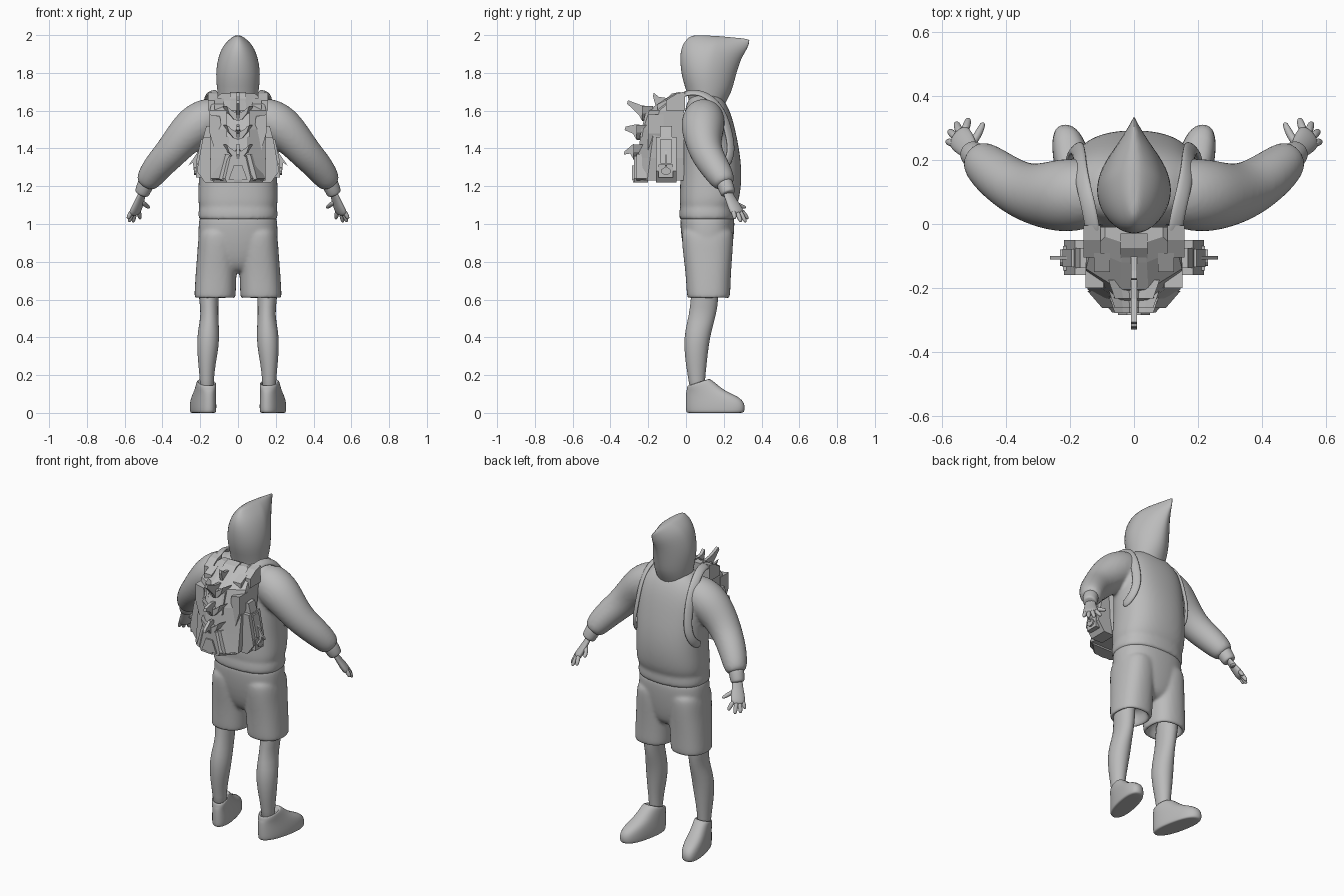
import bpy, bmesh, math
from mathutils import Vector

grey = bpy.data.materials.new("plain grey")
grey.diffuse_color = (0.5, 0.5, 0.5, 1)


def make(name, verts, faces, smooth=0, mirror=False, fuse=0):
    """Build one object; smooth = subdivision level (0 keeps flat faces)."""
    me = bpy.data.meshes.new(name)
    bm = bmesh.new()
    vs = [bm.verts.new(v) for v in verts]
    for f in faces:
        bm.faces.new([vs[i] for i in f])
    bmesh.ops.recalc_face_normals(bm, faces=bm.faces)
    for f in bm.faces:
        f.smooth = smooth > 0
    bm.to_mesh(me)
    bm.free()
    me.materials.append(grey)
    ob = bpy.data.objects.new(name, me)
    bpy.context.collection.objects.link(ob)
    if smooth:
        m = ob.modifiers.new("subdivision", 'SUBSURF')
        m.levels = m.render_levels = smooth
    if mirror:
        m = ob.modifiers.new("mirror", 'MIRROR')
        m.use_mirror_merge = False
    if fuse:  # melt overlapping parts into one cloth surface
        m = ob.modifiers.new("fuse", 'REMESH')
        m.mode, m.voxel_size, m.use_smooth_shade = 'VOXEL', fuse, True
        m = ob.modifiers.new("soften", 'SMOOTH')
        m.factor, m.iterations = .5, 8
    return ob


def skin(rings, base=0):
    n = len(rings[0])
    faces = [list(range(base, base + n)), [base + (len(rings) - 1) * n + i for i in range(n)]]
    for r in range(len(rings) - 1):
        for i in range(n):
            j, o = (i + 1) % n, base + r * n
            faces.append([o + i, o + j, o + n + j, o + n + i])
    return faces


def loft(name, rings, smooth=0, mirror=False):
    return make(name, [p for ring in rings for p in ring], skin(rings), smooth, mirror)


def fused(name, centre, limb, voxel):
    """One garment from a centre loft plus a limb loft on both sides."""
    other = [[Vector((-p.x, p.y, p.z)) for p in ring] for ring in limb]
    verts, faces = [], []
    for rings in (centre, limb, other):
        faces += skin(rings, len(verts))
        verts += [p for ring in rings for p in ring]
    return make(name, verts, faces, 2, False, voxel)


def section(z, yb, yf, w, cx=0.0, nf=2.0, nb=2.0, mid=0.5, shear=0.0, N=20):
    """Horizontal oval; nf / nb set how pointed or square front / back are."""
    yc, ring = yb + (yf - yb) * mid, []
    for i in range(N):
        a = 2 * math.pi * i / N
        c, s = math.cos(a), math.sin(a)
        e = 2 / (nf if s > 0 else nb)
        y = yc + math.copysign(abs(s) ** e, s) * ((yf - yc) if s > 0 else (yc - yb))
        x = cx + w * math.copysign(abs(c) ** e, c) + shear * (y - 0.06)
        ring.append(Vector((x, y, z)))
    return ring


def tube_rings(pts, ref=(0, 1, 0), flat=1.0, N=12):
    P, rings = [Vector(p[:3]) for p in pts], []
    for k, p in enumerate(P):
        t = (P[min(k + 1, len(P) - 1)] - P[max(k - 1, 0)]).normalized()
        u = t.cross(Vector(ref)).normalized()
        v = u.cross(t)
        r = pts[k][3]
        rings.append([p + u * r * flat * math.cos(2 * math.pi * i / N)
                      + v * r * math.sin(2 * math.pi * i / N) for i in range(N)])
    return rings


def tube(name, pts, ref=(0, 1, 0), flat=1.0, N=12):
    return loft(name, tube_rings(pts, ref, flat, N), 2, True)


def prism(name, poly, lo, hi, axis='y', mirror=True):
    put = {'x': lambda a, b, d: (d, a, b), 'y': lambda a, b, d: (a, d, b),
           'z': lambda a, b, d: (a, b, d)}[axis]
    return loft(name, [[put(a, b, d) for a, b in poly] for d in (lo, hi)], 0, mirror)


def rect(a0, a1, b0, b1):
    return [(a0, b0), (a1, b0), (a1, b1), (a0, b1)]


# Shoes with a collar rising towards the tongue
shoe = [section(z, a, b, w, .165, 2.5, 2.2, .5, .2) for z, a, b, w in [
    (0, .02, .285, .045), (0, .002, .306, .058), (.012, -.002, .312, .061),
    (.05, -.003, .314, .061), (.085, -.003, .285, .057), (.115, 0, .205, .053),
    (.135, .003, .15, .051), (.16, .006, .125, .05), (.162, .014, .114, .042), (.13, .02, .10, .036)]]
for ring in shoe[6:9]:
    for p in ring:
        p.z += (p.y - .06) * .33
loft("shoe", shoe, 1, True)

# Legs and shorts
loft("leg", [section(z, a, b, w, cx, N=14) for z, cx, w, a, b in [
    (.10, .165, .037, .02, .10), (.18, .165, .038, .012, .102), (.25, .165, .046, -.002, .11),
    (.36, .159, .061, -.014, .122), (.44, .156, .058, -.006, .138),
    (.52, .150, .046, .014, .162), (.60, .155, .053, .024, .174), (.72, .155, .06, .03, .18)]], 1, True)
fused("shorts", [section(z, a, b, w, 0, 2.4, 2.4) for z, w, a, b in [
    (.74, .06, .05, .18), (.77, .12, .02, .22), (.81, .17, 0, .235), (.88, .21, -.018, .248),
    (.96, .213, -.03, .257), (1.04, .209, -.033, .26), (1.045, .19, -.02, .24)]],
      [section(z, a, b, w, cx, 2.4, 2.4) for z, cx, w, a, b in [
          (.70, .124, .08, .04, .19), (.61, .122, .088, .03, .208), (.60, .122, .105, .012, .226),
          (.612, .122, .111, .004, .235), (.68, .119, .110, .0, .237), (.76, .115, .109, -.006, .241),
          (.85, .11, .106, -.018, .248), (.95, .107, .104, -.027, .254), (.98, .1, .09, -.01, .24)]], .009)

# Sweatshirt: body with hem crease and both sleeves
sleeve = [(.08, .10, 1.585, .09), (.16, .093, 1.56, .115), (.23, .088, 1.515, .118),
          (.30, .09, 1.445, .100), (.36, .108, 1.372, .088), (.42, .147, 1.31, .081),
          (.465, .185, 1.25, .072), (.484, .203, 1.218, .06), (.493, .209, 1.205, .045)]
fused("sweatshirt", [section(z, a, b, w, 0, 2.4, 2.5) for z, w, a, b in [
    (1.02, .19, -.02, .24), (1.02, .209, -.035, .261), (1.035, .213, -.038, .266),
    (1.075, .212, -.037, .267), (1.09, .205, -.031, .264), (1.11, .213, -.036, .276),
    (1.16, .214, -.035, .289), (1.25, .209, -.031, .297), (1.35, .209, -.027, .291),
    (1.45, .212, -.022, .273), (1.54, .212, -.016, .253), (1.61, .195, -.006, .229),
    (1.66, .15, .01, .20), (1.69, .10, .04, .17)]], tube_rings(sleeve, N=16), .010)

# Pointed hood
hood = []
for z, a, b, w, n in [
        (1.58, .03, .185, .095, 2), (1.64, .018, .208, .102, 2), (1.70, .003, .243, .110, 1.9),
        (1.76, -.018, .258, .117, 1.8), (1.82, -.029, .275, .117, 1.65), (1.88, -.033, .296, .106, 1.5),
        (1.93, -.027, .325, .088, 1.3), (1.965, -.01, .336, .064, 1.2), (1.99, .015, .34, .036, 1.15),
        (2.003, .04, .335, .012, 1.1)]:
    ring = section(z, a, b, w, 0, n, 2, .45, 0, 24)
    for p in ring:
        p.z -= .02 * max(0, p.y - .08) / .25 * max(0, (z - 1.9) / .1)
    hood.append(ring)
loft("hood", hood, 1)

# Cuffs, palms and fingers
tube("cuff", [(.480, .20, 1.227, .043), (.488, .205, 1.213, .046), (.508, .222, 1.165, .042),
              (.512, .225, 1.157, .034)])
across = (-.6, .75, .1)
tube("palm", [(.50, .215, 1.18, .031), (.515, .232, 1.14, .032), (.53, .252, 1.10, .041),
              (.545, .27, 1.065, .045), (.552, .278, 1.05, .034)], across, .5)
fingers = {"thumb": ((.515, .24, 1.12), (.487, .278, 1.10), (.469, .32, 1.085)),
           "index_finger": ((.53, .29, 1.075), (.522, .31, 1.05), (.517, .33, 1.025)),
           "middle_finger": ((.543, .283, 1.07), (.55, .30, 1.04), (.556, .318, 1.007)),
           "ring_finger": ((.555, .27, 1.065), (.568, .282, 1.035), (.578, .292, 1.01)),
           "little_finger": ((.56, .25, 1.07), (.573, .255, 1.05), (.585, .258, 1.025))}
for name, (a, b, c) in fingers.items():
    tube(name, [(*a, .014), (*b, .0135), (*c, .010)], (1, .3, 0), 1, 8)

# Shoulder straps: flat ribbons hugging the torso
path = [Vector(p) for p in [
    (.125, -.06, 1.66), (.13, -.02, 1.69), (.14, .04, 1.702), (.155, .10, 1.69), (.168, .16, 1.645),
    (.172, .205, 1.57), (.175, .232, 1.47), (.185, .245, 1.38), (.205, .215, 1.31), (.21, .15, 1.28)]]
rings = []
for k, p in enumerate(path):
    t = (path[min(k + 1, 9)] - path[max(k - 1, 0)]).normalized()
    out = Vector((p.x * 1.0, p.y - .08, (p.z - 1.45) * 1.2 if p.z > 1.5 else 0))
    out = (out - t * out.dot(t)).normalized()
    side = t.cross(out) * .027
    rings.append([p + side + out * .008, p - side + out * .008,
                  p - side - out * .014, p + side - out * .014])
loft("shoulder_strap", rings, 2, True)

# Backpack shell
shell = []
for z, wb, wm, ym, wf, yf in [
        (1.23, .11, .145, -.205, .06, -.27), (1.35, .13, .145, -.19, .05, -.255),
        (1.50, .14, .148, -.17, .045, -.238), (1.60, .15, .15, -.14, .045, -.205),
        (1.655, .135, .135, -.08, .04, -.12), (1.69, .09, .09, -.04, .03, -.06)]:
    shell.append([(-wb, -.01, z), (-wm, ym, z), (-wf, yf, z), (wf, yf, z), (wm, ym, z), (wb, -.01, z)])
loft("backpack_shell", shell)
prism("backpack_side_panel", [(.095, 1.57), (.152, 1.58), (.15, 1.48), (.12, 1.38), (.08, 1.42)],
      -.2, -.12)
prism("backpack_upper_rail", [(-.11, 1.64), (-.215, 1.585), (-.245, 1.46), (-.225, 1.46), (-.195, 1.57)],
      .045, .062, 'x')

# Lower panel of the backpack, tapering towards the front
loft("backpack_lower_panel", [[(-a, y, 1.36), (a, y, 1.36), (b, y, 1.24), (b - .01, y, 1.22),
                               (.01 - b, y, 1.22), (-b, y, 1.24)]
                              for a, b, y in [(.075, .14, -.20), (.04, .068, -.276)]])
prism("backpack_lower_wedge", [(-.022, 1.31), (.022, 1.31), (.05, 1.235), (-.05, 1.235)],
      -.285, -.2, 'y', False)
loft("backpack_lower_rib", [[(a, y, 1.365), (a + .025, y, 1.37), (b + .025, y, 1.24), (b, y, 1.23)]
                            for a, b, y in [(.06, .12, -.21), (.04, .075, -.262)]], 0, True)

# Spine spikes with side prongs
for (y, z), (ty, tz) in [((-.115, 1.635), (-.175, 1.695)), ((-.205, 1.59), (-.312, 1.655)),
                         ((-.235, 1.49), (-.325, 1.515)), ((-.25, 1.385), (-.33, 1.385))]:
    prism("spine_spike", [(y + .04, z - .03), (y - .03, z - .04), (y - .045, z - .012), (ty, tz - .018),
                          (ty + .005, tz), (y - .03, z + .038), (y + .03, z + .03)], -.009, .009, 'x', False)
    if z < 1.62:
        loft("spine_prong", [[(x * k, d, z + h) for x, h in [
            (0, -.045), (.03, -.035), (.062, -.005), (.08, .035), (.045, .012), (.018, 0), (0, .02)]]
            for k, d in ((1, y + .03), (.75, y - .028))], 0, True)
prism("spine_foot", [(-.24, 1.30), (-.265, 1.31), (-.285, 1.25), (-.28, 1.22), (-.24, 1.22)],
      -.02, .02, 'x', False)

# Side pouches with fins and fittings
prism("side_pouch", [(.10, 1.22), (.175, 1.22), (.218, 1.28), (.185, 1.46), (.10, 1.46)], -.16, -.05)
prism("pouch_tab", [(.10, 1.45), (.186, 1.45), (.168, 1.52), (.10, 1.52)], -.138, -.075)
prism("pouch_plate", [(.20, 1.32), (.224, 1.32), (.196, 1.45), (.17, 1.45)], -.135, -.078)
prism("pouch_socket", rect(-.145, -.068, 1.245, 1.315), .15, .222, 'x')
prism("pouch_knob", [(-.106 + .026 * math.cos(i * math.pi / 6), 1.28 + .02 * math.sin(i * math.pi / 6))
                     for i in range(12)], .2, .232, 'x')
prism("pouch_fin", [(.18, 1.43), (.20, 1.40), (.262, 1.31), (.238, 1.325), (.235, 1.285), (.18, 1.30)],
      -.111, -.1)

# Strap brackets following the sloping top, and the top block
prism("strap_bracket", [(-.005, 1.70), (-.05, 1.69), (-.105, 1.655), (-.105, 1.60), (-.005, 1.60)],
      .105, .158, 'x')
prism("strap_bracket_tip", [(-.09, 1.665), (-.15, 1.635), (-.15, 1.59), (-.09, 1.60)], .075, .125, 'x')
prism("top_block", [(-.03, 1.62), (-.03, 1.70), (-.075, 1.69), (-.115, 1.655), (-.115, 1.62)],
      -.042, .042, 'x', False)
